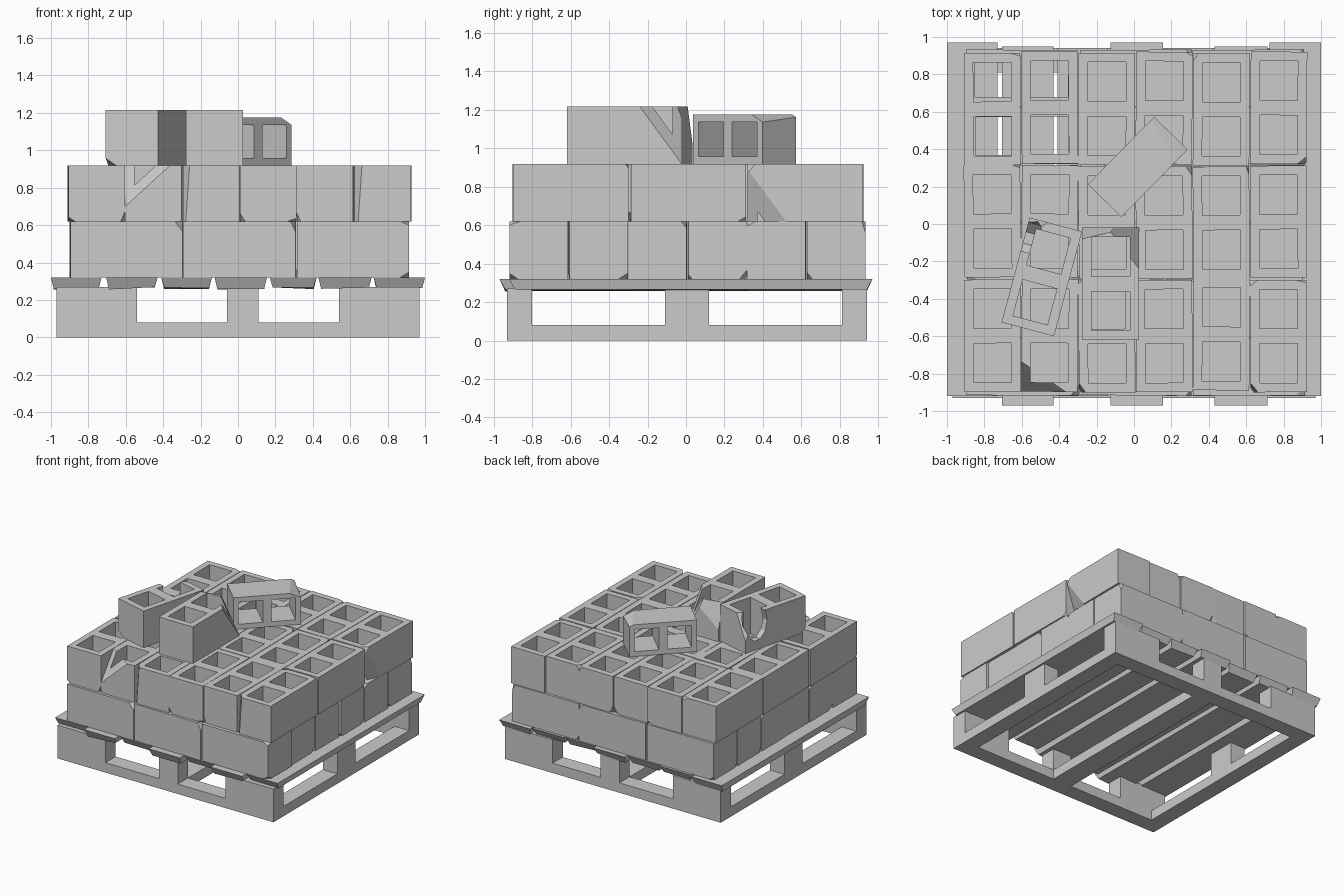
import bpy, bmesh, random
from math import radians
from mathutils import Vector, Matrix

if "Cube" in bpy.data.objects:
    bpy.data.objects.remove(bpy.data.objects["Cube"])

random.seed(4)
COL = bpy.context.collection


def box_bm(lo, hi):
    bm = bmesh.new()
    bmesh.ops.create_cube(bm, size=1)
    lo, hi = Vector(lo), Vector(hi)
    for v in bm.verts:
        v.co = Vector([(lo[i] + hi[i]) / 2 + v.co[i] * (hi[i] - lo[i]) for i in range(3)])
    return bm


def to_object(bm, name, matrix=Matrix()):
    bmesh.ops.recalc_face_normals(bm, faces=bm.faces)
    me = bpy.data.meshes.new(name)
    bm.to_mesh(me)
    bm.free()
    ob = bpy.data.objects.new(name, me)
    ob.matrix_world = matrix
    COL.objects.link(ob)
    return ob


def box(name, lo, hi):
    return to_object(box_bm(lo, hi), name)


def chip(bm, half, signs, amounts):
    """Slice one corner off a convex box centred on its origin."""
    s = Vector(signs)
    corner = Vector([half[i] * s[i] for i in range(3)])
    normal = Vector([s[i] / amounts[i] for i in range(3)])
    point = corner - Vector((s[0] * amounts[0], 0, 0))
    geom = bm.verts[:] + bm.edges[:] + bm.faces[:]
    cut = bmesh.ops.bisect_plane(bm, geom=geom, plane_co=point, plane_no=normal.normalized(),
                                 clear_outer=True)["geom_cut"]
    edges = [e for e in cut if isinstance(e, bmesh.types.BMEdge) and e.is_boundary]
    if edges:
        bmesh.ops.holes_fill(bm, edges=edges, sides=0)


def subtract(ob, cutter):
    mod = ob.modifiers.new("cut", 'BOOLEAN')
    mod.operation, mod.object, mod.solver = 'DIFFERENCE', cutter, 'EXACT'
    bpy.context.view_layer.update()
    dg = bpy.context.evaluated_depsgraph_get()
    me = bpy.data.meshes.new_from_object(ob.evaluated_get(dg))
    ob.modifiers.clear()
    ob.data = me
    bpy.data.objects.remove(cutter)


def block(name, centre, size, angle=0, holes=True, hole_axis=2, chips=(), small=2):
    """Hollow block: two cells spaced along its longer plan side."""
    half = [s / 2 for s in size]
    bm = box_bm([-h for h in half], half)
    for signs, amounts in chips:
        chip(bm, half, signs, amounts)
    for _ in range(small):
        chip(bm, half, [random.choice((-1, 1)) for _ in range(3)],
             [random.uniform(.015, .06) for _ in range(3)])
    m = Matrix.Translation(centre) @ Matrix.Rotation(radians(angle), 4, 'Z')
    ob = to_object(bm, name, m)
    if holes:
        a = 0 if size[0] > size[1] else 1
        wall = .05 if hole_axis == 2 else .04
        cut = bmesh.new()
        for s in (-1, 1):
            lo, hi = [-h + wall for h in half], [h - wall for h in half]
            lo[a], hi[a] = sorted((s * (half[a] - wall), s * wall * .8))
            lo[hole_axis], hi[hole_axis] = -1, 1
            part = box_bm(lo, hi)
            tmp = bpy.data.meshes.new("tmp")
            part.to_mesh(tmp)
            part.free()
            cut.from_mesh(tmp)
            bpy.data.meshes.remove(tmp)
        subtract(ob, to_object(cut, "cell_cutter", m))
    return ob


# Pallet base frame, with one centre runner
for n, y0, y1 in (("front", -.93, -.80), ("back", .81, .94)):
    box("base_board_" + n, (-.97, y0, 0), (.97, y1, .08))
for n, x0, x1 in (("left", -.97, -.84), ("centre", -.06, .11), ("right", .84, .97)):
    box("base_board_" + n, (x0, -.80, 0), (x1, .81, .08))

# Pallet feet
for y0, y1 in ((-.93, -.80), (.81, .94)):
    for x0, x1 in ((-.97, -.54), (-.06, .11), (.54, .97)):
        box("pallet_foot", (x0, y0, .08), (x1, y1, .27))
for x0, x1 in ((-.97, -.84), (.84, .97)):
    box("pallet_foot_side", (x0, -.11, .08), (x1, .12, .27))

# Deck boards: staggered ends, slightly narrower underside
boards = ((-1, -.73, -.92, .97), (-.705, -.43, -.97, .95), (-.41, -.14, -.92, .94),
          (-.125, .155, -.97, .97), (.17, .42, -.92, .94), (.43, .715, -.97, .95),
          (.725, 1, -.92, .97))
for x0, x1, y0, y1 in boards:
    bm = box_bm((x0, y0, .265), (x1, y1, .32))
    for v in bm.verts:
        if v.co.z < .3:
            v.co.x += .015 if v.co.x < (x0 + x1) / 2 else -.015
            v.co.y += .03 if v.co.y < 0 else -.03
            v.co.z += random.uniform(-.01, .005)
    to_object(bm, "deck_board")

# Lower layer: blocks run across x
for i in range(3):
    for j in range(6):
        c = (-.595 + i * .602 + random.uniform(-.006, .006), -.765 + j * .309, .47)
        block("lower_block", c, (.598, .303, .298), random.uniform(-.5, .5),
              holes=(i == 0 and j >= 4), small=3)

# Upper layer: blocks run along y, a few with large breaks
breaks = {(1, 0): [((-1, -1, 1), (.24, .16, .22))],
          (5, 2): [((1, -1, -1), (.09, .2, .27))],
          (5, 0): [((-1, -1, 1), (.04, .05, .6))],
          (2, 0): [((-1, -1, 1), (.035, .05, .5))]}
for i in range(6):
    for j in range(3):
        c = (-.757 + i * .306, -.595 + j * .606 + random.uniform(-.006, .006), .769)
        block("upper_block", c, (.302, .6, .298), random.uniform(-.6, .6),
              chips=breaks.get((i, j), ()))

# Loose blocks lying on top
turned = block("turned_block", (-.493, -.283, 1.067), (.29, .58, .298), -15,
               chips=[((-1, -1, -1), (.06, .06, .04)), ((-1, 1, 1), (.1, .12, .2))], small=0)
notch = bmesh.new()
bmesh.ops.create_cone(notch, cap_ends=True, segments=10, radius1=.1, radius2=.1, depth=.16,
                      matrix=Matrix.Translation((-.15, .18, .06)) @
                      Matrix.Rotation(radians(90), 4, 'Y') @ Matrix.Scale(1.4, 4, (1, 0, 0)))
subtract(turned, to_object(notch, "notch_cutter", turned.matrix_world.copy()))

block("straight_block", (-.125, -.32, 1.067), (.305, .6, .298),
      chips=[((1, 1, 1), (.17, .22, .3)), ((-1, 1, 1), (.25, .06, .2))], small=0)

block("tipped_block", (.02, .305, 1.047), (.505, .25, .258), 45.5, hole_axis=1,
      chips=[((1, -1, 1), (.08, .4, .04))], small=0)
